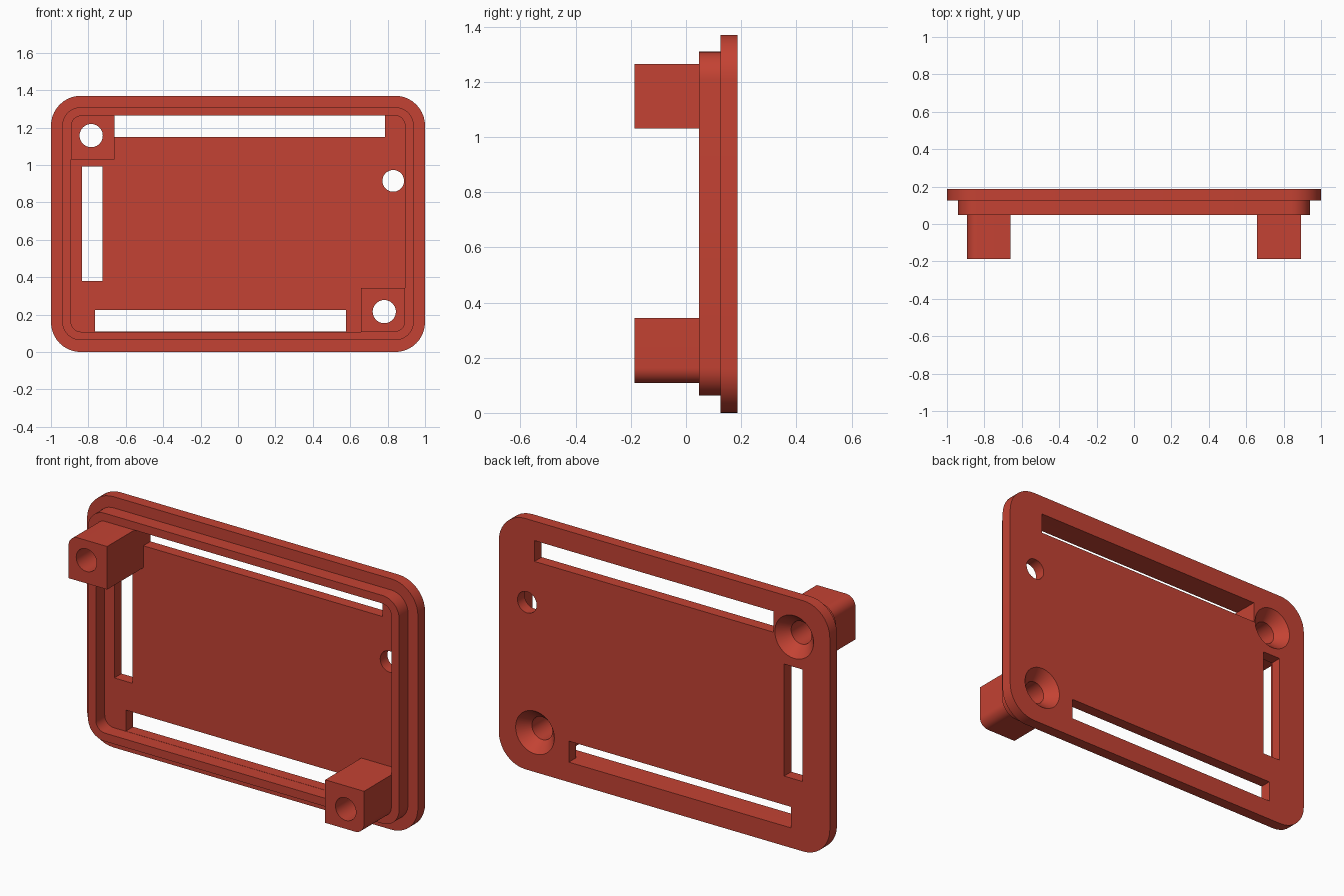
import bpy, bmesh, math

if "Cube" in bpy.data.objects:
    bpy.data.objects.remove(bpy.data.objects["Cube"])

red = bpy.data.materials.new("red plastic")
red.diffuse_color = (0.55, 0.055, 0.033, 1)
red.use_nodes = True
red.node_tree.nodes["Principled BSDF"].inputs["Base Color"].default_value = red.diffuse_color


def rect(x0, x1, z0, z1, radii=(0, 0, 0, 0), steps=10):
    """Rectangle outline; radii for bottom-left, bottom-right, top-right, top-left."""
    pts = []
    corners = ((x0, z0, 1, 1), (x1, z0, -1, 1), (x1, z1, -1, -1), (x0, z1, 1, -1))
    for i, (x, z, sx, sz) in enumerate(corners):
        r = radii[i]
        if r == 0:
            pts.append((x, z))
            continue
        for k in range(steps + 1):
            a = math.pi + (i + k / steps) * math.pi / 2
            pts.append((x + sx * r + r * math.cos(a), z + sz * r + r * math.sin(a)))
    return pts


def circle(x, z, r, n=40):
    return [(x + r * math.cos(2 * math.pi * i / n), z + r * math.sin(2 * math.pi * i / n))
            for i in range(n)]


def slab(name, y_front, y_back, loops):
    """Solid between two depths; each loop is (front outline, back outline)."""
    bm = bmesh.new()
    caps = ([], [])
    for pair in loops:
        rings = []
        for cap, y, pts in zip(caps, (y_front, y_back), pair):
            vs = [bm.verts.new((x, y, z)) for x, z in pts]
            cap += [bm.edges.new((vs[i - 1], vs[i])) for i in range(len(vs))]
            rings.append(vs)
        f, b = rings
        for i in range(len(f)):
            bm.faces.new((f[i - 1], f[i], b[i], b[i - 1]))
    for cap, ny in zip(caps, (-1, 1)):
        bmesh.ops.triangle_fill(bm, edges=cap, use_beauty=True, normal=(0, ny, 0))
    bmesh.ops.recalc_face_normals(bm, faces=bm.faces[:])
    me = bpy.data.meshes.new(name)
    bm.to_mesh(me)
    bm.free()
    me.materials.append(red)
    ob = bpy.data.objects.new(name, me)
    bpy.context.collection.objects.link(ob)
    bpy.ops.object.select_all(action='DESELECT')
    ob.select_set(True)
    bpy.context.view_layer.objects.active = ob
    bpy.ops.object.shade_smooth_by_angle(angle=math.radians(30))


def straight(pts):
    return (pts, pts)


screws = ((-0.785, 1.157), (0.782, 0.216))
bore = 0.062

# Back plate with three slots, a cable hole and two countersunk screw holes
slab("back_plate", 0.125, 0.187, [
    straight(rect(-1, 1, 0, 1.37, (0.16,) * 4)),
    straight(rect(-0.66, 0.785, 1.15, 1.264)),
    straight(rect(-0.765, 0.577, 0.109, 0.224)),
    straight(rect(-0.835, -0.724, 0.381, 0.993)),
    straight(circle(0.83, 0.915, 0.058)),
] + [(circle(x, z, bore), circle(x, z, 0.117)) for x, z in screws])

# Raised locating lip around the front
slab("locating_lip", 0.048, 0.125, [
    straight(rect(-0.94, 0.94, 0.063, 1.309, (0.1,) * 4)),
    straight(rect(-0.893, 0.893, 0.108, 1.265, (0.055,) * 4)),
])

# Screw posts in opposite corners, rounded on the outer edge
slab("upper_screw_post", -0.187, 0.125, [
    straight(rect(-0.893, -0.66, 1.03, 1.265, (0, 0, 0, 0.055))),
    straight(circle(*screws[0], bore)),
])
slab("lower_screw_post", -0.187, 0.125, [
    straight(rect(0.658, 0.893, 0.108, 0.343, (0, 0.055, 0, 0))),
    straight(circle(*screws[1], bore)),
])
